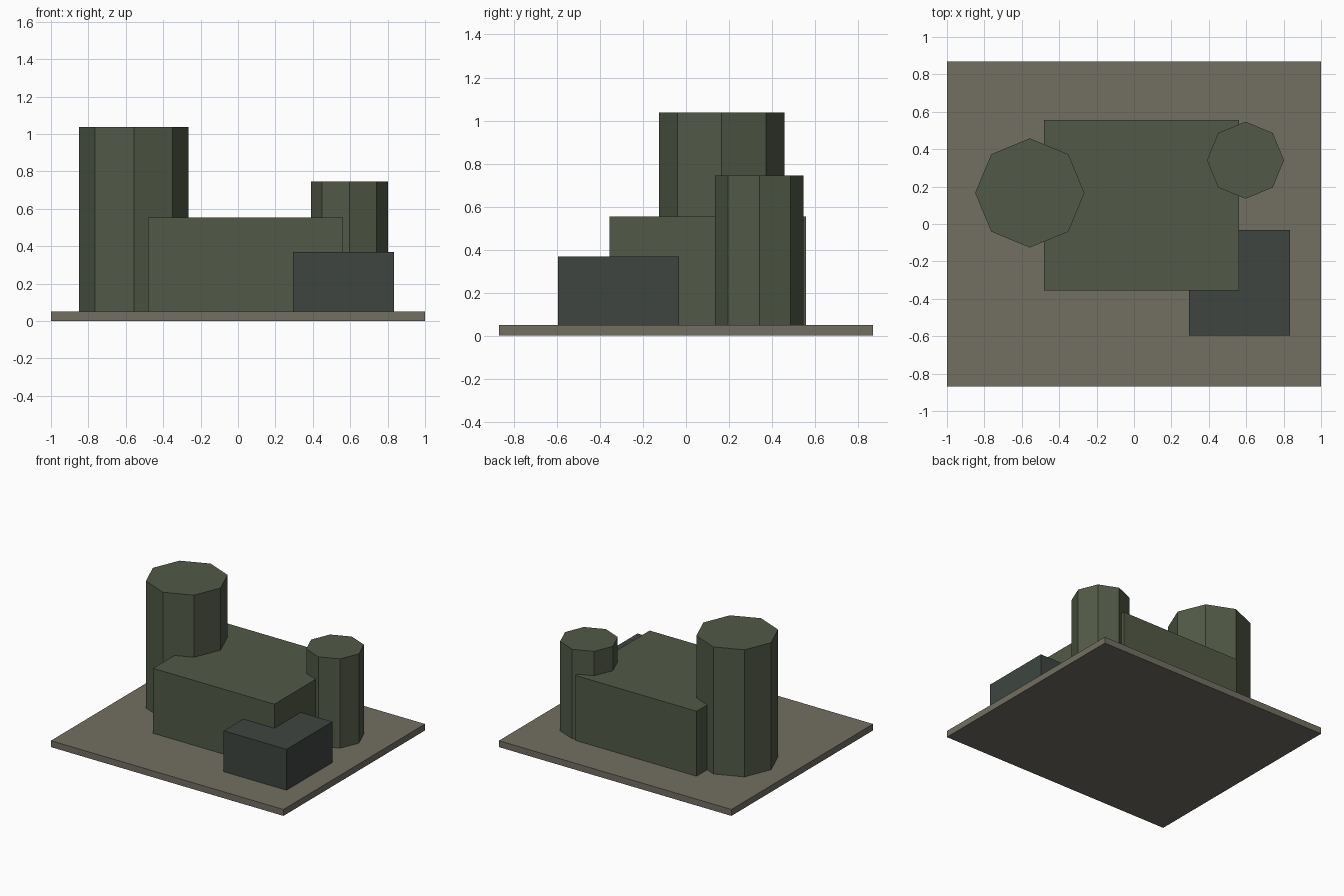
import bpy
import math

if "Cube" in bpy.data.objects:
    bpy.data.objects.remove(bpy.data.objects["Cube"])


def srgb(r, g, b):
    def lin(c):
        c /= 255
        return c / 12.92 if c <= 0.04045 else ((c + 0.055) / 1.055) ** 2.4
    return (lin(r), lin(g), lin(b), 1)


def material(name, rgb):
    m = bpy.data.materials.new(name)
    m.diffuse_color = srgb(*rgb)
    m.use_nodes = True
    m.node_tree.nodes["Principled BSDF"].inputs["Base Color"].default_value = m.diffuse_color
    return m


stone = material("warm grey stone", (114, 110, 98))
green = material("dark olive green", (82, 90, 71))
slate = material("dark slate", (62, 69, 64))

GROUND = 0.05  # top of the base slab


def box(name, x0, x1, y0, y1, z0, z1, mat):
    bpy.ops.mesh.primitive_cube_add(
        size=1, location=((x0 + x1) / 2, (y0 + y1) / 2, (z0 + z1) / 2))
    ob = bpy.context.object
    ob.name = name
    ob.scale = (x1 - x0, y1 - y0, z1 - z0)
    bpy.ops.object.transform_apply(location=False, rotation=False, scale=True)
    ob.data.materials.append(mat)


def tower(name, x, y, radius, top, mat):
    # Octagonal prism with corners on the x and y axes
    bpy.ops.mesh.primitive_cylinder_add(
        vertices=8, radius=radius, depth=top - GROUND,
        location=(x, y, (top + GROUND) / 2))
    ob = bpy.context.object
    ob.name = name
    ob.data.materials.append(mat)


# Base slab
box("base_slab", -1, 1, -0.87, 0.87, 0, GROUND, stone)
# Main hall and low annex at its front right corner
box("main_hall", -0.481, 0.562, -0.356, 0.557, GROUND, 0.555, green)
box("annex", 0.294, 0.834, -0.595, -0.032, GROUND, 0.368, slate)
# Octagonal towers
tower("large_tower", -0.557, 0.166, 0.292, 1.038, green)
tower("small_tower", 0.596, 0.341, 0.206, 0.745, green)
